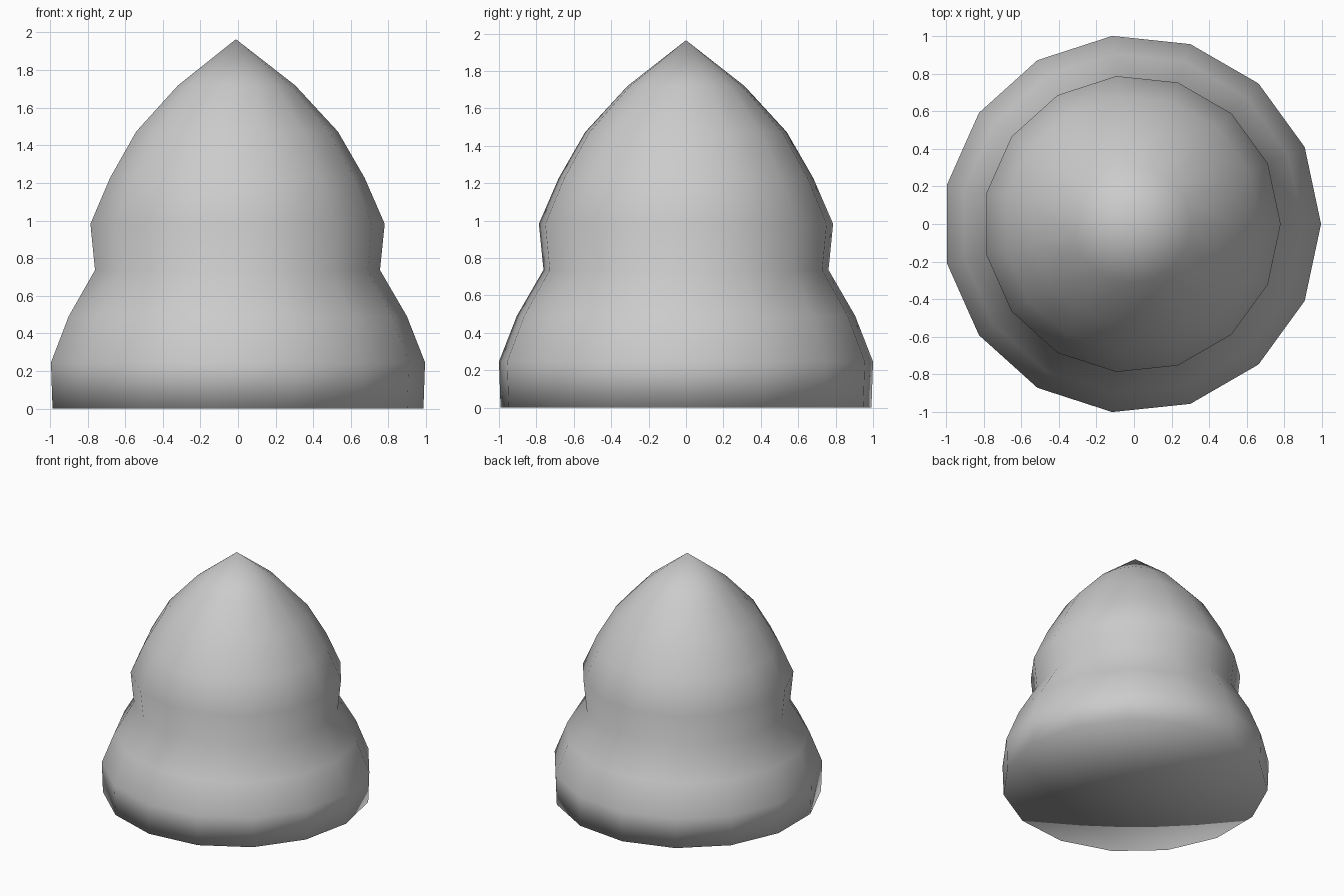
import bpy, bmesh
from math import tau

if "Cube" in bpy.data.objects:
    bpy.data.objects.remove(bpy.data.objects["Cube"])

SIDES = 15
STEP = 0.2455          # even spacing of the rings in height
RADII = [0.997, 1.0055, 0.909, 0.766, 0.791, 0.684, 0.542, 0.315]
OFFSET_X = -0.011      # an odd side count puts the axis slightly off centre

# Half profile: base centre, rings, tip
profile = [(0, 0)] + [(r, i * STEP) for i, r in enumerate(RADII)]
profile.append((0, len(RADII) * STEP))

# Bell-shaped body: lathe the profile around z
bm = bmesh.new()
verts = [bm.verts.new((r, 0, z)) for r, z in profile]
edges = [bm.edges.new(pair) for pair in zip(verts, verts[1:])]
bmesh.ops.spin(bm, geom=verts + edges, cent=(0, 0, 0), axis=(0, 0, 1),
               angle=tau, steps=SIDES, use_duplicate=False)
bmesh.ops.remove_doubles(bm, verts=bm.verts[:], dist=0.0005)
bmesh.ops.recalc_face_normals(bm, faces=bm.faces[:])
bmesh.ops.translate(bm, verts=bm.verts[:], vec=(OFFSET_X, 0, 0))
for face in bm.faces:
    face.smooth = True

mesh = bpy.data.meshes.new("bell_body")
bm.to_mesh(mesh)
bm.free()
body = bpy.data.objects.new("bell_body", mesh)
bpy.context.collection.objects.link(body)
